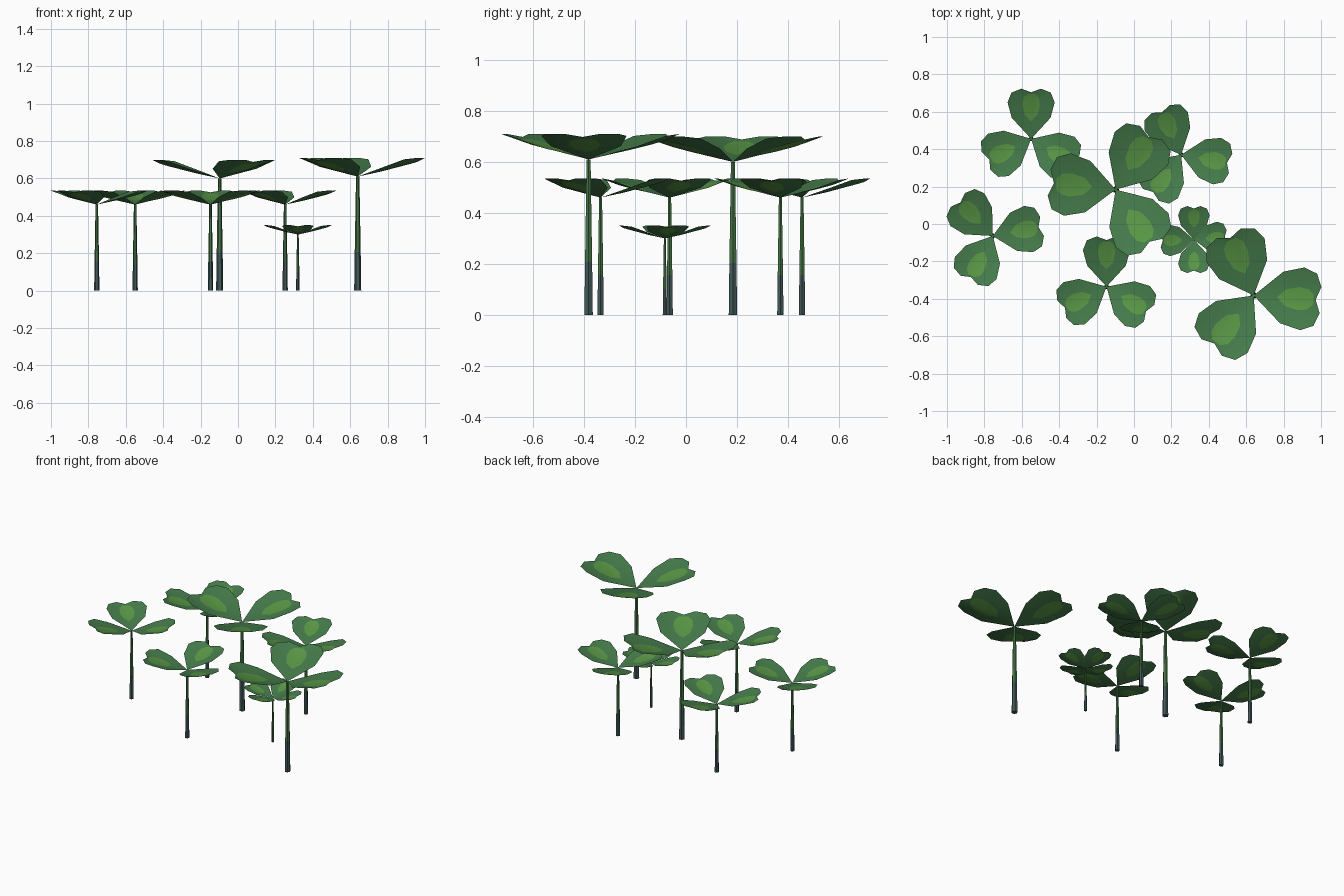
import bpy, bmesh, math
from mathutils import Vector, Matrix

if "Cube" in bpy.data.objects:
    bpy.data.objects.remove(bpy.data.objects["Cube"])


def material(name, rgb):
    m = bpy.data.materials.new(name)
    m.diffuse_color = (*rgb, 1)
    m.use_nodes = True
    m.node_tree.nodes["Principled BSDF"].inputs["Base Color"].default_value = m.diffuse_color
    return m


LEAF = material("leaf_green", (0.060, 0.200, 0.070))
PATCH = material("light_leaf_green", (0.100, 0.310, 0.060))
STEM_UP = material("stem_green", (0.060, 0.180, 0.060))
STEM_LOW = material("stem_dark_teal", (0.055, 0.100, 0.100))

# Half outlines of one heart-shaped leaflet: distance along, sideways, height
RIM = [(0.0, 0, 0), (0.15, 0.138, 0.052), (0.26, 0.168, 0.092),
       (0.33, 0.14, 0.10), (0.358, 0.07, 0.10), (0.332, 0, 0.088)]
SPOT = [(0.125, 0, 0.027), (0.17, 0.045, 0.040), (0.24, 0.062, 0.058),
        (0.29, 0.055, 0.071), (0.32, 0.028, 0.080), (0.321, 0, 0.080)]


def full_ring(half):
    return half + [(a, -s, z) for a, s, z in reversed(half[1:-1])]


def finish(bm, name, mats, smooth=False):
    for f in bm.faces:
        f.smooth = smooth
    me = bpy.data.meshes.new(name)
    bm.to_mesh(me)
    bm.free()
    for m in mats:
        me.materials.append(m)
    bpy.context.collection.objects.link(bpy.data.objects.new(name, me))


def leaves(name, x, y, z, size, angles):
    bm = bmesh.new()
    for ang in angles:
        mat = (Matrix.Translation((x, y, z)) @ Matrix.Rotation(math.radians(ang), 4, 'Z')
               @ Matrix.Scale(size, 4))
        rim = [bm.verts.new(mat @ Vector(p)) for p in full_ring(RIM)]
        spot = [bm.verts.new(mat @ Vector(p)) for p in full_ring(SPOT)]
        n = len(rim)
        # green border, wound so that it faces up
        for i in range(n):
            j = (i + 1) % n
            bm.faces.new((rim[i], spot[i], spot[j], rim[j])[::-1])
        # light patch in the middle
        bm.faces.new(spot[::-1]).material_index = 1
    bm.normal_update()
    for f in bm.faces:
        if f.normal.z < 0:
            f.normal_flip()
    finish(bm, name, (LEAF, PATCH), True)


def stem(name, x, y, height, size):
    bm = bmesh.new()
    rings = []
    for t, r in ((0, 0.019), (0.34, 0.016), (1, 0.009)):
        rings.append([bm.verts.new((x + r * size * math.cos(k * math.tau / 6),
                                    y + r * size * math.sin(k * math.tau / 6),
                                    height * t)) for k in range(6)])
    for level in range(2):
        lo, hi = rings[level], rings[level + 1]
        for k in range(6):
            j = (k + 1) % 6
            bm.faces.new((lo[k], lo[j], hi[j], hi[k])).material_index = level
    bm.faces.new(list(reversed(rings[0])))
    bm.faces.new(rings[2]).material_index = 1
    finish(bm, name, (STEM_LOW, STEM_UP))


# Plants: x, y, stem height, size, leaflet directions
PLANTS = [
    (-0.55, 0.455, 0.46, 0.75, (90, 206, 330)),
    (-0.755, -0.064, 0.46, 0.75, (134, 11, 242)),
    (-0.147, -0.335, 0.46, 0.75, (90, 207, 328)),
    (0.252, 0.37, 0.46, 0.75, (114, 350, 233)),
    (-0.098, 0.184, 0.60, 1.0, (58, 174, 303)),
    (0.64, -0.382, 0.61, 1.0, (112, 356, 231)),
    (0.32, -0.083, 0.30, 0.5, (90, 5, 270, 182)),
]
for i, (x, y, h, s, angs) in enumerate(PLANTS, 1):
    stem(f"stem_{i}", x, y, h, s)
    leaves(f"leaves_{i}", x, y, h, s, angs)
